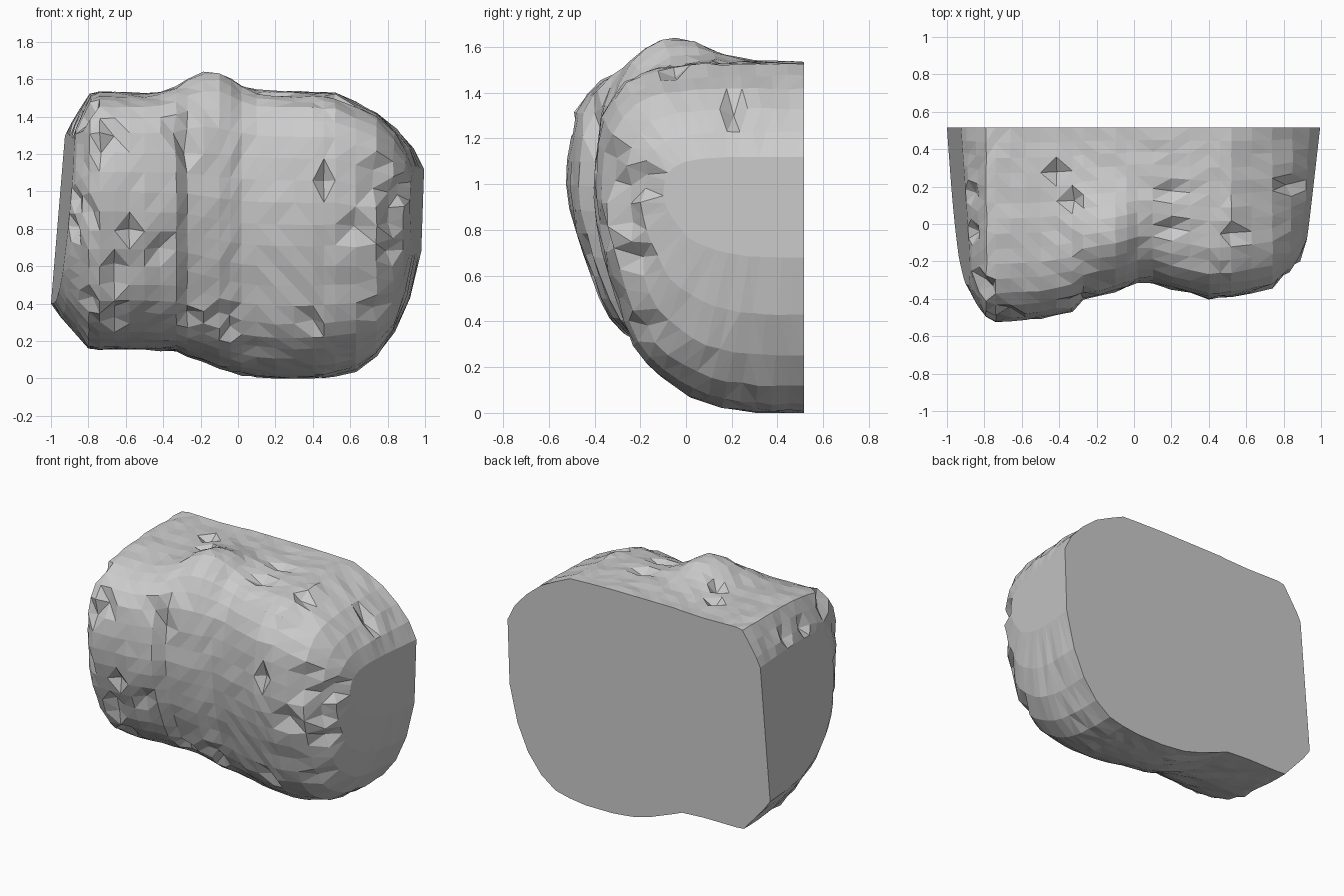
import bpy, bmesh, math, random

if "Cube" in bpy.data.objects:
    bpy.data.objects.remove(bpy.data.objects["Cube"])

random.seed(11)
BACK = 0.515

# stations along the length: x at foot, x at top, bottom z, top z, front y, x shift at front
STATIONS = [
    (-1.00, -0.925, 0.40, 1.30, -0.33, 0.06),
    (-0.95, -0.895, 0.33, 1.36, -0.38, 0.04),
    (-0.80, -0.79, 0.16, 1.52, -0.50, 0.0),
    (-0.74, -0.74, 0.155, 1.53, -0.525, 0.0),
    (-0.50, -0.50, 0.155, 1.525, -0.51, 0.0),
    (-0.33, -0.33, 0.145, 1.53, -0.47, 0.0),
    (-0.27, -0.27, 0.12, 1.535, -0.405, 0.0),
    (-0.10, -0.10, 0.055, 1.535, -0.365, 0.0),
    (0.02, 0.02, 0.02, 1.535, -0.315, 0.0),
    (0.10, 0.10, 0.01, 1.535, -0.315, 0.0),
    (0.20, 0.20, 0.00, 1.535, -0.35, 0.0),
    (0.40, 0.40, 0.00, 1.53, -0.40, 0.0),
    (0.52, 0.52, 0.015, 1.525, -0.395, 0.0),
    (0.63, 0.63, 0.04, 1.475, -0.375, 0.0),
    (0.74, 0.74, 0.12, 1.42, -0.35, 0.0),
    (0.84, 0.85, 0.25, 1.33, -0.27, -0.015),
    (0.92, 0.94, 0.43, 1.23, -0.20, -0.045),
    (0.98, 0.995, 0.68, 1.12, -0.10, -0.07),
]

# cross-section: depth from the flat back, height
PROFILE = [
    (0, 0), (0.2, 0), (0.4, 0.012), (0.57, 0.05), (0.66, 0.09), (0.75, 0.14),
    (0.83, 0.2), (0.89, 0.31), (0.95, 0.42), (0.985, 0.52), (1, 0.63),
    (0.99, 0.76), (0.96, 0.86), (0.87, 0.94), (0.74, 0.98), (0.5, 1), (0.25, 1), (0, 1),
]


def resample(pts, n):
    """Even spacing along an open polyline."""
    run = [0.0]
    for a, b in zip(pts, pts[1:]):
        run.append(run[-1] + math.dist(a, b))
    out, k = [], 0
    for i in range(n):
        d = run[-1] * i / (n - 1)
        while k < len(pts) - 2 and run[k + 1] < d:
            k += 1
        t = (d - run[k]) / (run[k + 1] - run[k])
        out.append(tuple(p + (q - p) * t for p, q in zip(pts[k], pts[k + 1])))
    return out


def refine(stations, step):
    out = []
    for a, b in zip(stations, stations[1:]):
        n = max(1, round((b[0] - a[0]) / step))
        out += [tuple(p + (q - p) * i / n for p, q in zip(a, b)) for i in range(n)]
    return out + [stations[-1]]


# rock body: loft of the cross-section through the stations
bm = bmesh.new()
profile = resample(PROFILE, 34)
rings = []
for xb, xt, zb, zt, yf, shift in refine(STATIONS, 0.08):
    ring = []
    for u, v in profile:
        x = xb + (xt - xb) * v + shift * u
        y = BACK + (yf - BACK) * u
        z = zb + (zt - zb) * v
        # raised knob on the top edge
        if v > 0.8:
            z += 0.13 * math.exp(-((x + 0.15) / 0.17) ** 2 - ((u - 0.68) / 0.26) ** 2)
        ring.append(bm.verts.new((x, y, z)))
    rings.append(ring)

n = len(profile)
for a, b in zip(rings, rings[1:]):
    for i in range(n):
        j = (i + 1) % n
        bm.faces.new((a[i], b[i], b[j], a[j]))
bm.faces.new(rings[0])
bm.faces.new(rings[-1][::-1])
bmesh.ops.recalc_face_normals(bm, faces=bm.faces)

# weathering: slight roughness and scattered chips, leaving back and ends flat
bm.normal_update()
offsets = []
for ring in rings[1:-1]:
    for i in range(1, n - 1):
        v = ring[i]
        push = random.uniform(-0.008, 0.006)
        worn = 0.72 < abs(v.co.x) < 0.9 or v.co.z < 0.5
        if i > 8 and v.co.x < 0.9 and random.random() < (0.09 if worn else 0.035):
            push = -random.uniform(0.035, 0.055)
        offsets.append((v, v.normal * push))
for v, off in offsets:
    v.co += off
    v.co.z = max(v.co.z, 0.0)
bmesh.ops.triangulate(bm, faces=[f for f in bm.faces if len(f.verts) == 4])

mesh = bpy.data.meshes.new("rock_block")
bm.to_mesh(mesh)
bm.free()
bpy.context.collection.objects.link(bpy.data.objects.new("rock_block", mesh))
